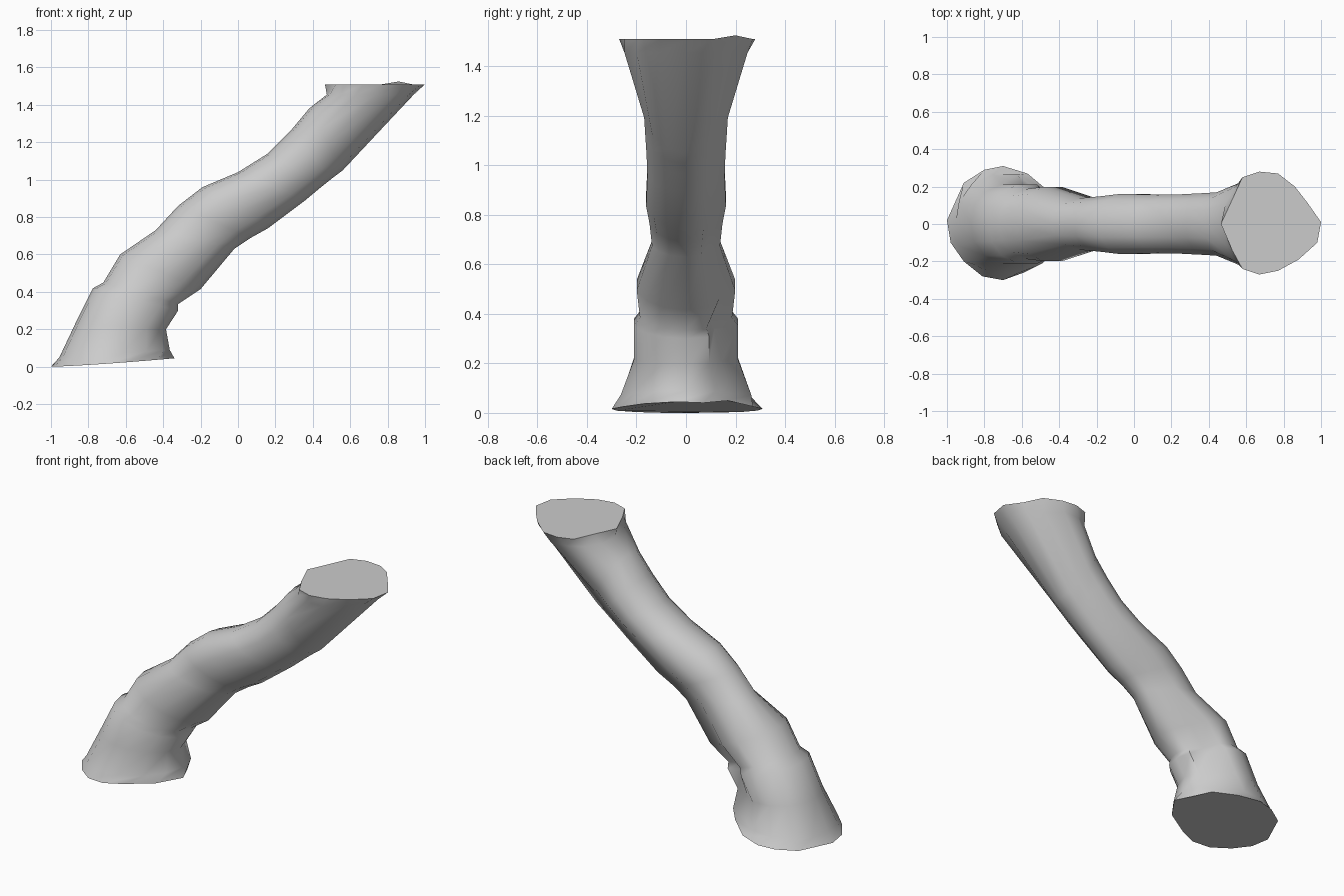
import bpy
import bmesh
from math import cos, sin, pi
from mathutils import Vector

SIDES = 14

# Cross-sections: upper-left point (x, z), lower-right point (x, z), half width in y
SECTIONS = [
    (-0.955, 0.05, -0.365, 0.09, 0.265),
    (-0.87, 0.23, -0.385, 0.20, 0.212),
    (-0.775, 0.42, -0.32, 0.30, 0.212),
    (-0.72, 0.45, -0.32, 0.335, 0.187),
    (-0.63, 0.60, -0.20, 0.415, 0.20),
    (-0.44, 0.73, -0.02, 0.63, 0.138),
    (-0.32, 0.86, 0.07, 0.69, 0.148),
    (-0.19, 0.96, 0.16, 0.74, 0.162),
    (0.00, 1.04, 0.36, 0.89, 0.157),
    (0.16, 1.14, 0.45, 0.965, 0.16),
    (0.28, 1.26, 0.50, 1.005, 0.165),
    (0.38, 1.38, 0.56, 1.05, 0.17),
    (0.475, 1.455, 0.94, 1.455, 0.25),
]

# Irregular outlines of the two ends (x, y)
BASE = [(-0.34, -0.04), (-0.39, 0.07), (-0.45, 0.17), (-0.57, 0.27), (-0.70, 0.31),
        (-0.80, 0.29), (-0.91, 0.22), (-1.0, 0.02), (-0.98, -0.10), (-0.91, -0.20),
        (-0.81, -0.28), (-0.70, -0.30), (-0.59, -0.26), (-0.43, -0.17)]
TOP = [(1.0, 0.01), (0.93, 0.11), (0.86, 0.20), (0.77, 0.27), (0.67, 0.28),
       (0.58, 0.25), (0.525, 0.13), (0.465, 0.0), (0.525, -0.14), (0.58, -0.24),
       (0.67, -0.27), (0.77, -0.25), (0.88, -0.19), (0.98, -0.10)]


def section_ring(bm, lx, lz, rx, rz, w):
    pts = []
    for i in range(SIDES):
        a = 2 * pi * i / SIDES
        t = ((1 + cos(a)) / 2) ** 1.15  # slightly egg shaped
        pts.append(Vector((lx + (rx - lx) * t, w * sin(a) * 1.02, lz + (rz - lz) * t)))
    # flattened strip along the lower back side, pinched near the foot
    middle = Vector(((lx + rx) / 2, 0, (lz + rz) / 2))
    pinch = 0.25 if 0.29 < rz < 0.35 else 0.06
    pts[2] = ((pts[1] + pts[3]) / 2).lerp(middle, pinch)
    return [bm.verts.new(p) for p in pts]


# Bent trunk lofted from the base outline through the sections to the top
bm = bmesh.new()
rings = [[bm.verts.new((x, y, 0.045 * ((x + 1) / 0.66) ** 1.3 + (0.014 if i == 2 else 0)))
          for i, (x, y) in enumerate(BASE)]]
rings += [section_ring(bm, *s) for s in SECTIONS]
rings.append([bm.verts.new((x, y, 1.525 if i == 2 else 1.51)) for i, (x, y) in enumerate(TOP)])
for lower, upper in zip(rings, rings[1:]):
    for i in range(SIDES):
        j = (i + 1) % SIDES
        bm.faces.new((lower[i], lower[j], upper[j], upper[i]))

# Closed ends
bm.faces.new(list(reversed(rings[0])))
bm.faces.new(rings[-1])
bmesh.ops.recalc_face_normals(bm, faces=bm.faces[:])

mesh = bpy.data.meshes.new("bent_trunk")
bm.to_mesh(mesh)
bm.free()
trunk = bpy.data.objects.new("bent_trunk", mesh)
bpy.context.collection.objects.link(trunk)
bpy.context.view_layer.objects.active = trunk
trunk.select_set(True)
bpy.ops.object.shade_smooth_by_angle(angle=1.0)
